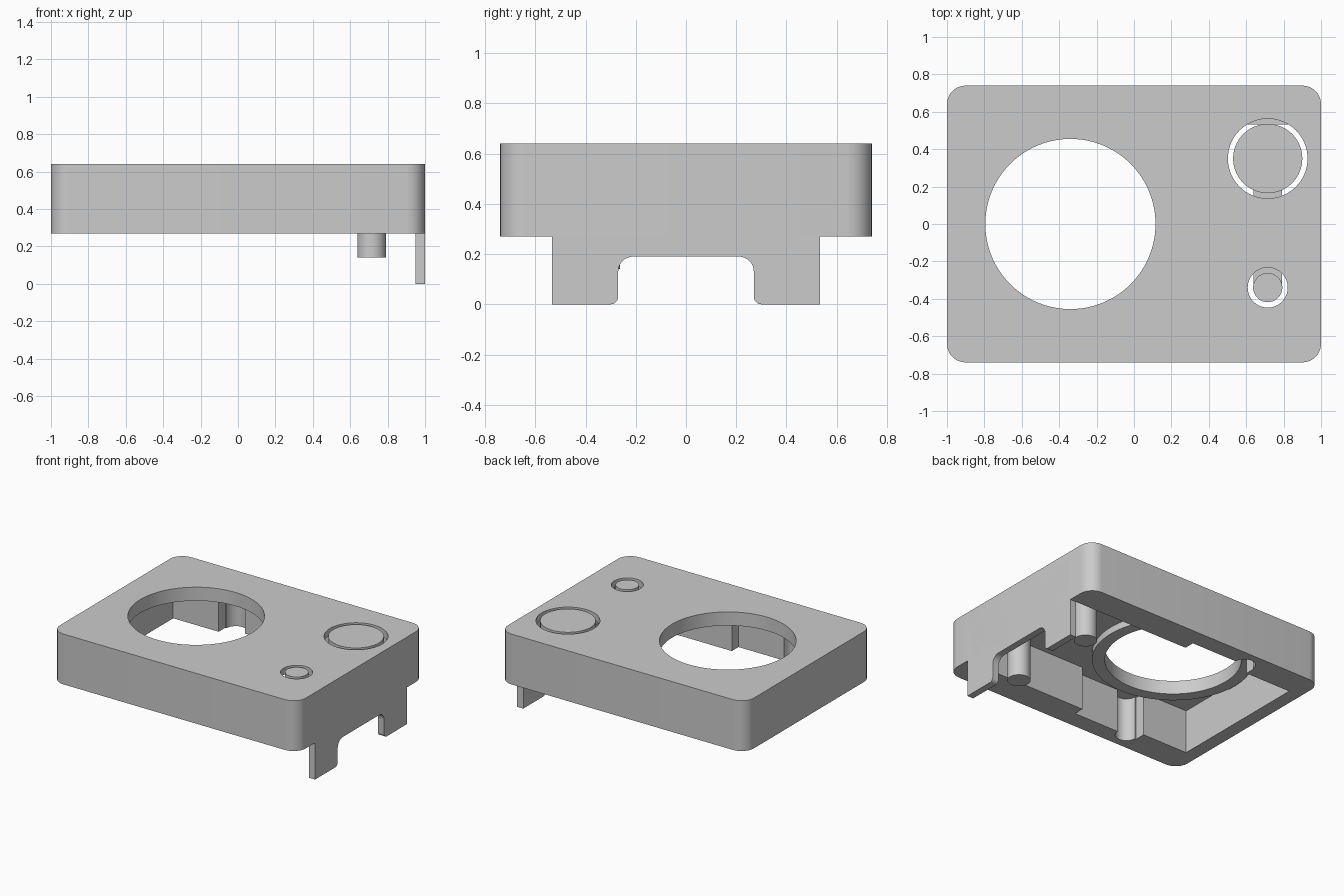
import bpy, bmesh
from math import sin, cos, pi, radians
from mathutils import Matrix

cube = bpy.data.objects.get("Cube")
if cube:
    bpy.data.objects.remove(cube, do_unlink=True)

gray = bpy.data.materials.new("neutral gray")
gray.use_nodes = True
gray.diffuse_color = (0.6, 0.6, 0.6, 1)
gray.node_tree.nodes["Principled BSDF"].inputs["Base Color"].default_value = (0.6, 0.6, 0.6, 1)


def circle(x, y, r, n=64):
    return [(x + r * cos(2 * pi * i / n), y + r * sin(2 * pi * i / n)) for i in range(n)]


def arc(x, y, r, start, end, n=8):
    angles = [radians(start + (end - start) * i / n) for i in range(n + 1)]
    return [(x + r * cos(a), y + r * sin(a)) for a in angles]


def prism(name, outline, low, high):
    """Extrude an xy outline from z = low to z = high."""
    bm = bmesh.new()
    face = bm.faces.new([bm.verts.new((x, y, low)) for x, y in outline])
    result = bmesh.ops.extrude_face_region(bm, geom=[face])
    moved = [v for v in result["geom"] if isinstance(v, bmesh.types.BMVert)]
    bmesh.ops.translate(bm, verts=moved, vec=(0, 0, high - low))
    bmesh.ops.recalc_face_normals(bm, faces=bm.faces)
    mesh = bpy.data.meshes.new(name)
    bm.to_mesh(mesh)
    bm.free()
    mesh.materials.append(gray)
    obj = bpy.data.objects.new(name, mesh)
    bpy.context.collection.objects.link(obj)
    return obj


def select(obj):
    bpy.ops.object.select_all(action="DESELECT")
    obj.select_set(True)
    bpy.context.view_layer.objects.active = obj


def combine(target, tool, operation):
    """Apply a boolean and discard the tool."""
    mod = target.modifiers.new(operation.lower(), "BOOLEAN")
    mod.operation, mod.object, mod.solver = operation, tool, "EXACT"
    select(target)
    bpy.ops.object.modifier_apply(modifier=mod.name)
    bpy.data.objects.remove(tool, do_unlink=True)


BOTTOM, CEILING, TOP = 0.27, 0.59, 0.64
HOLE_X, HOLE_R = -0.34, 0.455
BUTTON_X = 0.715
WALL = 0.533

# Case: rounded block hollowed from below
outline = (arc(0.9, 0.64, 0.1, 0, 90) + arc(-0.9, 0.64, 0.1, 90, 180)
           + arc(-0.9, -0.64, 0.1, 180, 270) + arc(0.9, -0.64, 0.1, 270, 360))
case = prism("case", outline, BOTTOM, TOP)

# Cavity outline: straight walls with a shallow recess and a round groove on each side
side = ([(0.95, WALL), (0.0, WALL), (0.0, 0.61), (-0.36, 0.61)]
        + arc(-0.445, 0.61, 0.075, 0, 180)
        + [(-0.53, 0.61), (-0.53, WALL), (-0.9, WALL)])
cavity = side + [(x, -y) for x, y in reversed(side)]
combine(case, prism("cavity_cutter", cavity, 0.1, CEILING), "DIFFERENCE")

# Raised rim under the large opening, then the opening itself
combine(case, prism("opening_rim", circle(HOLE_X, 0, 0.54, 96), 0.54, 0.61), "UNION")
combine(case, prism("opening_cutter", circle(HOLE_X, 0, HOLE_R, 96), 0.4, 0.8), "DIFFERENCE")

# Two buttons: gap in the plate, cap and long post
for name, y, gap, cap in (("large_button", 0.35, 0.213, 0.185),
                          ("small_button", -0.34, 0.107, 0.078)):
    combine(case, prism(name + "_gap", circle(BUTTON_X, y, gap), CEILING - 0.002, 0.8), "DIFFERENCE")
    button = prism(name, circle(BUTTON_X, y, cap), 0.57, TOP)
    post = prism(name + "_post", circle(BUTTON_X, y, 0.077), 0.14, 0.6)
    combine(button, post, "UNION")

# Spring bar joining the buttons under the plate
prism("button_bar", [(0.638, -0.34), (0.792, -0.34), (0.792, 0.35), (0.638, 0.35)], 0.545, 0.588)

# End skirt: side profile (y, z) with a notch between two legs, stood upright
leg = ([(WALL, 0.6), (WALL, 0)] + arc(0.3, 0.03, 0.03, 270, 180)
       + arc(0.21, 0.13, 0.06, 0, 90))
profile = leg + [(-y, z) for y, z in reversed(leg)]
skirt = prism("end_skirt", profile, 0.95, 1.0)
skirt.data.transform(Matrix(((0, 0, 1, 0), (1, 0, 0, 0), (0, 1, 0, 0), (0, 0, 0, 1))))

# Smooth curved walls, crisp edges
for obj in list(bpy.context.collection.objects):
    if obj.type == "MESH" and obj.data.materials and obj.data.materials[0] == gray:
        select(obj)
        bpy.ops.object.shade_smooth_by_angle(angle=radians(30))
